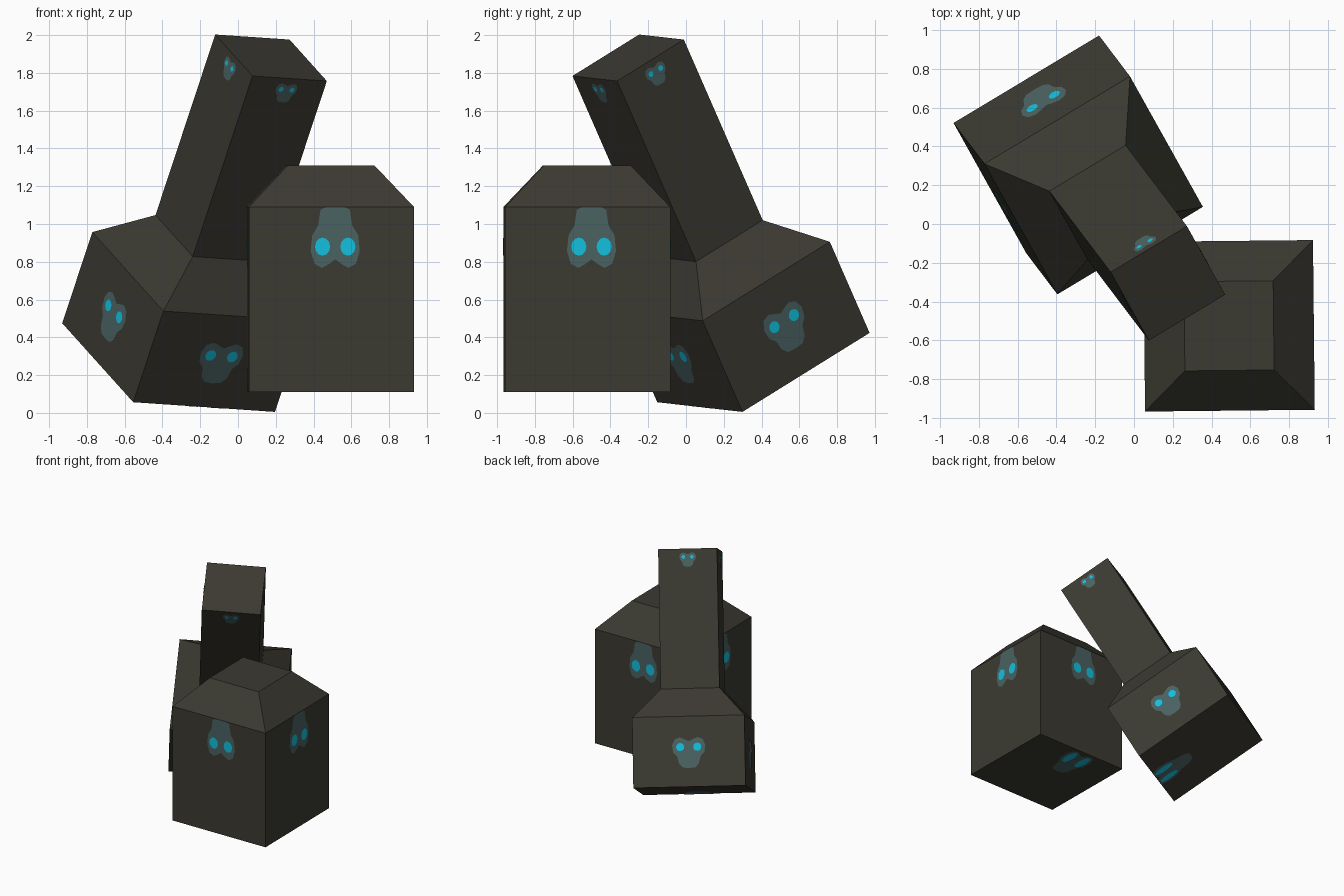
import bpy, math
from mathutils import Matrix, Vector

if "Cube" in bpy.data.objects:
    bpy.data.objects.remove(bpy.data.objects["Cube"])


def material(name, rgb):
    m = bpy.data.materials.new(name)
    m.diffuse_color = (*rgb, 1)
    m.use_nodes = True
    m.node_tree.nodes["Principled BSDF"].inputs["Base Color"].default_value = m.diffuse_color
    return m


BODY = material("dark_olive_grey", (0.044, 0.042, 0.031))
GREY = material("teal_grey", (0.069, 0.122, 0.122))
CYAN = material("bright_cyan", (0.006, 0.53, 0.73))


def make(name, verts, faces, mats, ids, frame):
    me = bpy.data.meshes.new(name)
    me.from_pydata(verts, [], faces)
    for m in mats:
        me.materials.append(m)
    for p, i in zip(me.polygons, ids):
        p.material_index = i
    ob = bpy.data.objects.new(name, me)
    ob.matrix_world = frame
    bpy.context.collection.objects.link(ob)


# Square body lofted through (height, width) levels
def block(name, levels, frame):
    verts = [(sx * w / 2, sy * w / 2, z) for z, w in levels
             for sx, sy in ((-1, -1), (1, -1), (1, 1), (-1, 1))]
    faces = [(3, 2, 1, 0)]
    for r in range(len(levels) - 1):
        for i in range(4):
            a, b = r * 4 + i, r * 4 + (i + 1) % 4
            faces.append((a, b, b + 4, a + 4))
    n = len(verts)
    faces.append((n - 4, n - 3, n - 2, n - 1))
    make(name, verts, faces, [BODY], [0] * len(faces), frame)


# Right half of the skull-like marking, measured from the eye line
HALF = [(0, 0.045), (0.035, 0.062), (0.07, 0.075), (0.11, 0.06), (0.13, 0.015),
        (0.122, -0.04), (0.09, -0.075), (0.078, -0.13), (0.05, -0.16), (0, -0.165)]
OUTLINE = HALF + [(-x, y) for x, y in HALF[-2:0:-1]]


def marking(name, frame, origin, up, normal, sx, sy, eye=(0.032, 0.032), lo=-1, hi=1):
    up, normal, origin = Vector(up), Vector(normal), Vector(origin)
    right = up.cross(normal)

    def place(x, y, lift):
        return origin + right * x + up * y + normal * lift

    loops = [[place(x * sx, max(lo, min(hi, y * sy)), 0.003) for x, y in reversed(OUTLINE)]]
    for side in (-1, 1):
        loops.append([place(side * 0.067 * sx + eye[0] * math.cos(t), eye[1] * math.sin(t), 0.006)
                      for t in (k * math.tau / 12 for k in range(12))])
    verts, faces = [], []
    for loop in loops:
        faces.append(range(len(verts), len(verts) + len(loop)))
        verts += loop
    make(name, verts, [tuple(f) for f in faces], [GREY, CYAN], [0, 1, 1], frame)


# Upright block with chamfered top
up_frame = Matrix.Translation((0.49, -0.525, 0.11)) @ Matrix.Rotation(math.radians(0.6), 4, 'Z')
block("short_block", [(0, 0.875), (0.98, 0.875), (1.2, 0.46)], up_frame)

# Leaning bottle shape: wide base, shoulder, long neck
n = Vector((0.29, -0.383, 0.877)).normalized()
u = Vector((0.75, 0.45, -0.05))
u = (u - n * u.dot(n)).normalized()
lean = Matrix((u, n.cross(u), n)).transposed().to_4x4()
lean.translation = (-0.3675, 0.41, 0.24)
block("leaning_bottle", [(0, 0.877), (0.55, 0.877), (0.78, 0.46), (1.87, 0.46)], lean)

# Markings on all four sides
for k in range(4):
    rot = Matrix.Rotation(k * math.pi / 2, 3, 'Z')
    d = rot @ Vector((0, -1, 0))
    marking(f"block_marking_{k}", up_frame, rot @ Vector((0.02, -0.4375, 0.77)), (0, 0, -1), d,
            1, 1.5, (0.04, 0.048), lo=-0.21)
    marking(f"base_marking_{k}", lean, rot @ Vector((0, -0.4385, 0.31)), (0, 0, 1), d, 1, 1)
    marking(f"neck_marking_{k}", lean, rot @ Vector((0, -0.23, 1.805)), (0, 0, 1), d,
            0.5, 0.47, (0.015, 0.015))

# Stretched markings on the undersides
marking("block_bottom_marking", up_frame, (-0.05, 0.31, 0), (0, 1, 0), (0, 0, -1),
        1, 1.45, (0.035, 0.09), hi=0.125)
marking("bottle_bottom_marking", lean, (0, -0.345, 0), (0, -1, 0), (0, 0, -1),
        1, 1.5, (0.035, 0.085), hi=0.09)
